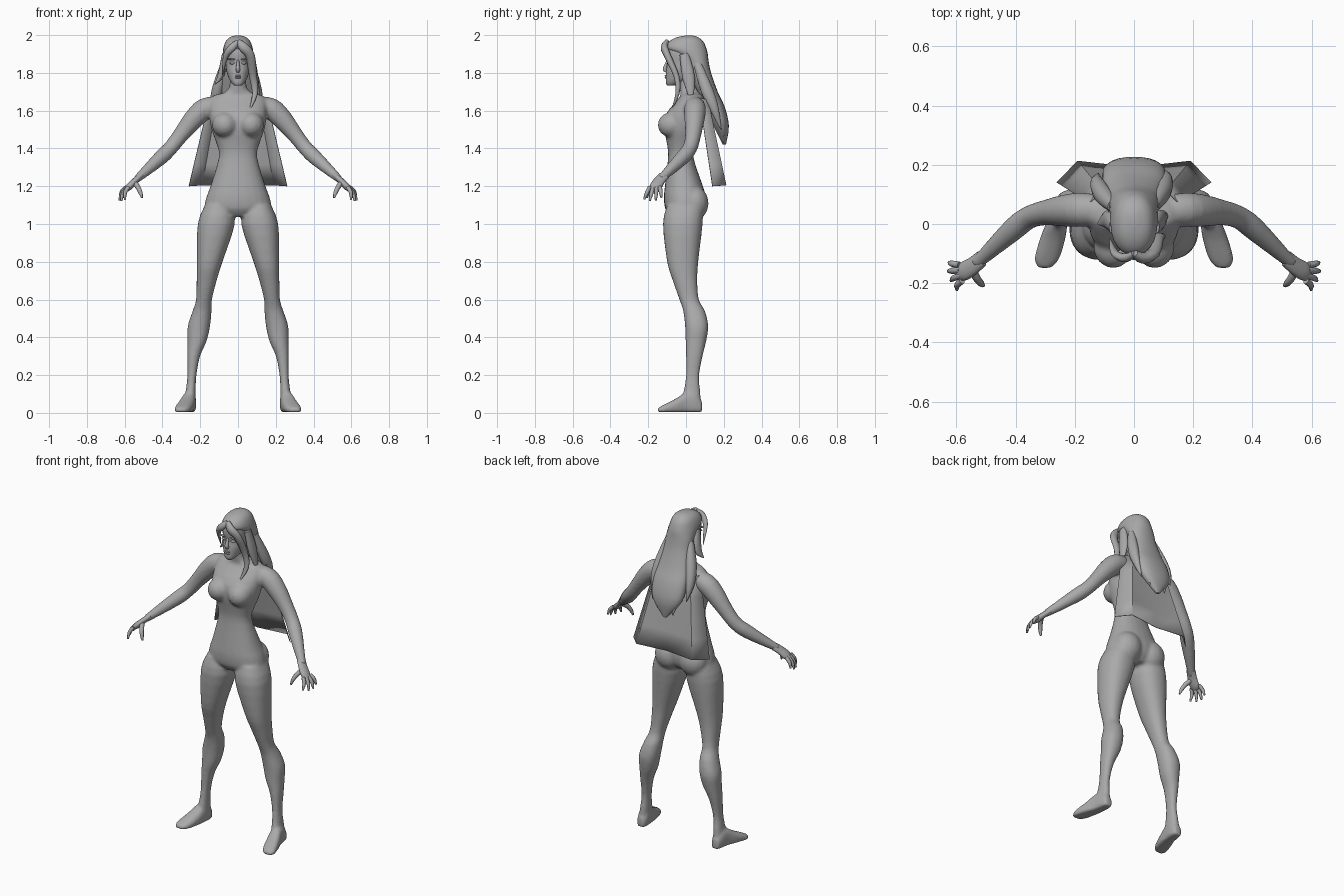
import bpy, bmesh, math
from mathutils import Vector, Matrix

grey = bpy.data.materials.new("plain_grey")
grey.diffuse_color = (0.4, 0.4, 0.4, 1)


def smooth_rows(rows, sub=3):
    """Catmull-Rom interpolation of rows of numbers."""
    out = []
    for i in range(len(rows) - 1):
        p = [rows[max(i - 1, 0)], rows[i], rows[i + 1], rows[min(i + 2, len(rows) - 1)]]
        for k in range(sub):
            t = k / sub
            out.append([0.5 * (2 * b + (c - a) * t + (2 * a - 5 * b + 4 * c - d) * t * t
                               + (3 * b - a - 3 * c + d) * t ** 3) for a, b, c, d in zip(*p)])
    return out + [list(rows[-1])]


def skin(bm, rings):
    """Bridge rings of points and cap both ends."""
    vs = [[bm.verts.new(p) for p in r] for r in rings]
    n = len(vs[0])
    for a, b in zip(vs, vs[1:]):
        for i in range(n):
            j = (i + 1) % n
            bm.faces.new((a[i], a[j], b[j], b[i]))
    bm.faces.new(vs[0][::-1])
    bm.faces.new(vs[-1])


def circle(n, power=1.0):
    for i in range(n):
        a = 2 * math.pi * i / n
        c, s = math.cos(a), math.sin(a)
        yield math.copysign(abs(c) ** power, c), math.copysign(abs(s) ** power, s)


def stack(bm, rows, n=24, s=1):
    """Level sections: z, half width, front y, back y and optional centre x."""
    rows = [r if len(r) == 5 else (*r, 0) for r in rows]
    skin(bm, [[(s * (x + w * c), (f + b) / 2 + (b - f) / 2 * d, z) for c, d in circle(n, .9)]
              for z, w, f, b, x in smooth_rows(rows)])


def tube(bm, rows, n=12, s=1, depth=1.0):
    """Round sections along a path: x, y, z, radius; depth stretches them front to back."""
    rows = smooth_rows(rows)
    pts = [Vector(r[:3]) for r in rows]
    rings = []
    for i, r in enumerate(rows):
        t = (pts[min(i + 1, len(pts) - 1)] - pts[max(i - 1, 0)]).normalized()
        u = Vector((0, 1, 0)).cross(t).normalized()
        v = t.cross(u)
        ring = [pts[i] + (u * c + v * d * depth) * r[3] for c, d in circle(n)]
        rings.append([(s * p.x, p.y, p.z) for p in ring])
    skin(bm, rings)


def lock(bm, width, depth, *pts):
    """Strand of hair that swells quickly and tapers to a point."""
    last = len(pts) - 1
    tube(bm, [(*p, .002 + width * min(1, .5 + 2 * i / last) * (1 - i / last) ** .5)
              for i, p in enumerate(pts)], 10, 1, depth)


def ball(bm, loc, size):
    bmesh.ops.create_uvsphere(bm, u_segments=16, v_segments=10, radius=1,
                              matrix=Matrix.LocRotScale(Vector(loc), None, Vector(size)))


def finish(bm, name, voxel=0, smooth=0, angle=60):
    bmesh.ops.recalc_face_normals(bm, faces=bm.faces)
    me = bpy.data.meshes.new(name)
    bm.to_mesh(me)
    bm.free()
    me.materials.append(grey)
    ob = bpy.data.objects.new(name, me)
    bpy.context.collection.objects.link(ob)
    if voxel:
        m = ob.modifiers.new("merge", 'REMESH')
        m.mode, m.voxel_size, m.use_smooth_shade = 'VOXEL', voxel, True
        m = ob.modifiers.new("soften", 'SMOOTH')
        m.factor, m.iterations = 0.5, smooth
    else:
        bpy.ops.object.select_all(action='DESELECT')
        ob.select_set(True)
        bpy.context.view_layer.objects.active = ob
        bpy.ops.object.shade_smooth_by_angle(angle=math.radians(angle))
    return ob


# Body: torso, neck, legs, feet and arms merged into one skin
bm = bmesh.new()
stack(bm, [(1.04, .10, -.08, .06), (1.08, .172, -.11, .095), (1.14, .168, -.117, .105),
           (1.20, .146, -.112, .09), (1.35, .102, -.095, .04), (1.42, .112, -.10, .055),
           (1.50, .14, -.115, .085), (1.58, .152, -.108, .105), (1.67, .145, -.035, .10),
           (1.695, .075, -.03, .075), (1.73, .045, -.035, .055), (1.80, .045, -.045, .055)])
for s in (1, -1):
    ball(bm, (s * .07, -.075, 1.525), (.068, .075, .068))       # bust
    ball(bm, (s * .083, .045, 1.11), (.085, .075, .09))         # seat
    stack(bm, [(1.10, .07, -.10, .09, .105), (1.0, .098, -.122, .088, .115), (.80, .068, -.10, .065, .15),
               (.70, .053, -.07, .06, .166), (.60, .042, -.035, .068, .18), (.54, .05, -.015, .1, .19),
               (.46, .059, -.005, .118, .207), (.38, .051, -.002, .107, .217), (.30, .034, 0, .088, .235),
               (.20, .024, 0, .07, .244), (.12, .026, -.012, .075, .25), (.04, .032, -.03, .082, .255)], s=s)
    # foot: sections from heel to toe, flat underneath
    heel_to_toe = [(.085, .255, .022, .06), (.05, .255, .034, .105), (0, .262, .037, .11),
                   (-.05, .275, .043, .078), (-.12, .295, .042, .042), (-.15, .302, .02, .025)]
    skin(bm, [[(s * (x + w * c), y, max(.004, h * (.45 + .55 * d))) for c, d in circle(20, .8)]
              for y, x, w, h in smooth_rows(heel_to_toe)])
    # arm from shoulder to wrist
    tube(bm, [(.10, .045, 1.625, .05), (.175, .048, 1.61, .058), (.235, .045, 1.555, .054),
              (.30, .038, 1.475, .043), (.355, .022, 1.405, .039), (.41, -.02, 1.35, .039),
              (.535, -.135, 1.238, .021)], 20, s)
finish(bm, "body", .009, 5)

# Hands: palm, four fingers and thumb
finger_tips = [(.625, -.13, 1.14), (.628, -.16, 1.125), (.618, -.192, 1.122), (.598, -.222, 1.13)]
for s, side in ((1, "left"), (-1, "right")):
    bm = bmesh.new()
    tube(bm, [(.515, -.117, 1.255, .016), (.545, -.142, 1.228, .017), (.575, -.16, 1.198, .018),
              (.592, -.168, 1.18, .012)], 14, s, 1.8)
    for i, tip in enumerate(finger_tips):
        a, b = Vector((.59 - .003 * i, -.138 - .018 * i, 1.195)), Vector(tip)
        m = a.lerp(b, .5) + Vector((.008, 0, .004))
        tube(bm, [(*a, .011), (*m, .0105), (*b, .005)], 8, s)
    tube(bm, [(.55, -.15, 1.222, .015), (.53, -.185, 1.195, .013),
              (.516, -.202, 1.165, .011), (.508, -.208, 1.138, .005)], 8, s)
    finish(bm, side + "_hand")

# Head with nose, lips, eyes, brows and ears
bm = bmesh.new()
stack(bm, [(1.732, .018, -.098, -.06), (1.745, .032, -.106, -.03), (1.77, .048, -.107, .02),
           (1.81, .061, -.106, .055), (1.85, .066, -.10, .08), (1.90, .069, -.106, .09),
           (1.94, .062, -.095, .085), (1.975, .035, -.05, .05)])
tube(bm, [(0, -.096, 1.868, .006), (0, -.107, 1.84, .009), (0, -.111, 1.82, .012), (0, -.103, 1.808, .01)], 10)
for z in (1.785, 1.775):
    ball(bm, (0, -.105, z), (.017, .008, .005))
for s in (1, -1):
    ball(bm, (s * .03, -.092, 1.852), (.016, .009, .007))
    ball(bm, (s * .032, -.095, 1.872), (.022, .01, .005))
    ball(bm, (s * .064, .005, 1.835), (.01, .017, .027))
finish(bm, "head")

# Hair: cap and long back fall
bm = bmesh.new()
stack(bm, [(1.998, .012, 0, .035), (1.988, .045, -.05, .065), (1.965, .066, -.09, .092),
           (1.93, .078, -.105, .108), (1.90, .081, -.06, .115), (1.86, .083, -.005, .12),
           (1.80, .087, .01, .133), (1.70, .10, .06, .168), (1.62, .108, .10, .205),
           (1.52, .095, .145, .227), (1.42, .012, .195, .212)])
finish(bm, "back_hair")

# Hair locks: fringe, side strands and pointed tips
bm = bmesh.new()
lock(bm, .022, .75, (0, -.10, 1.965), (-.03, -.115, 1.935), (-.065, -.098, 1.89), (-.082, -.05, 1.79))
lock(bm, .029, .75, (0, -.10, 1.965), (.03, -.115, 1.935), (.065, -.098, 1.89), (.08, -.05, 1.78),
     (.09, -.045, 1.69), (.06, -.078, 1.60))
lock(bm, .024, 1.8, (.072, -.01, 1.90), (.09, .015, 1.77), (.115, .03, 1.64))
lock(bm, .022, 1.8, (-.072, -.01, 1.90), (-.09, .015, 1.79), (-.122, 0, 1.74))
lock(bm, .036, 1.1, (-.07, .06, 1.85), (-.105, .10, 1.72), (-.125, .14, 1.62), (-.12, .17, 1.53))
lock(bm, .032, 1.2, (.07, .06, 1.85), (.098, .11, 1.71), (.11, .15, 1.61), (.10, .185, 1.50))
for s, z in ((1, 1.46), (-1, 1.44)):
    lock(bm, .04, .75, (s * .05, .17, 1.62), (s * .055, .19, 1.54), (s * .052, .203, z))
finish(bm, "hair_locks")

# Cape: thin folded sheet from the shoulders
bm = bmesh.new()
half = [((-.15, .07, 1.665), (-.26, .14, 1.20)), ((-.11, .115, 1.66), (-.19, .212, 1.205)),
        ((0, .12, 1.655), (0, .19, 1.205))]
flip = Vector((-1, 1, 1))
folds = [(Vector(a), Vector(b)) for a, b in half]
folds += [(a * flip, b * flip) for a, b in folds[1::-1]]
rows = [[bm.verts.new(a.lerp(b, k / 4)) for a, b in folds] for k in range(5)]
for a, b in zip(rows, rows[1:]):
    for i in range(4):
        bm.faces.new((a[i], a[i + 1], b[i + 1], b[i]))
cape = finish(bm, "cape", angle=30)
thick = cape.modifiers.new("cloth", 'SOLIDIFY')
thick.thickness, thick.offset = 0.004, 0
